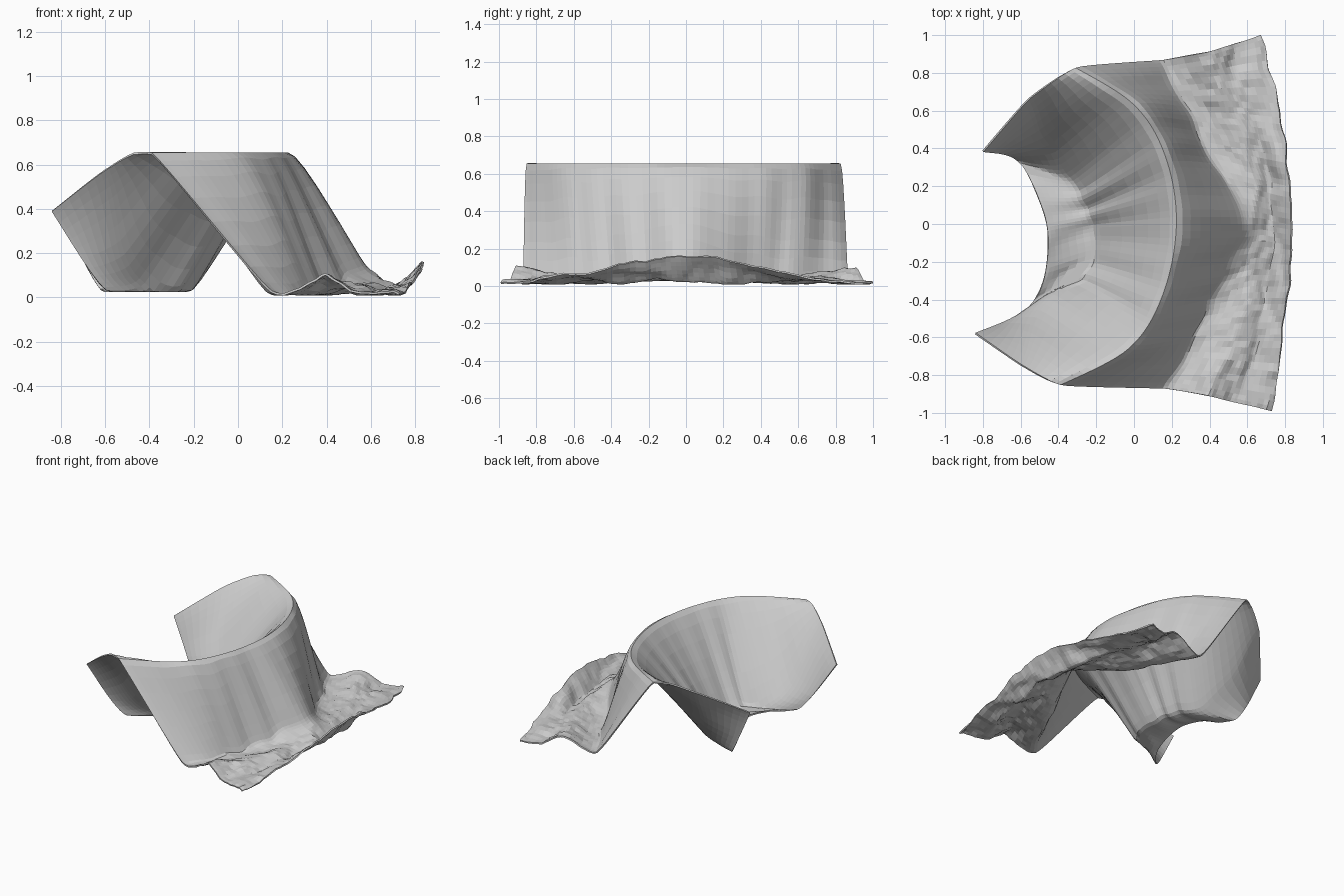
import bpy, bmesh, math
from mathutils import Vector, noise

if "Cube" in bpy.data.objects:
    bpy.data.objects.remove(bpy.data.objects["Cube"])

# Guide lines across the cloth, each running from the front border to the back border
outer_edge = [(.73, -.99, .015), (.78, -.62, .06), (.82, -.3, .12), (.835, -.03, .155),
              (.82, .26, .13), (.77, .6, .06), (.67, 1.0, .015)]
floor_line = [(.39, -.91, .095), (.52, -.62, .06), (.62, -.3, .05), (.67, 0, .06),
              (.62, .3, .05), (.5, .62, .055), (.38, .91, .095)]
outer_foot = [(.15, -.87, .025), (.28, -.62, .03), (.42, -.34, .05), (.56, 0, .14),
              (.40, .35, .05), (.26, .62, .03), (.13, .865, .025)]
ridge = [(-.39, -.85, .65), (-.03, -.66, .65), (.15, -.38, .65), (.225, 0, .65),
         (.165, .36, .65), (.0, .63, .65), (-.31, .825, .65)]
inner_foot = [(-.6, -.745, .575), (-.43, -.4, .08), (-.22, -.25, .035), (-.2, -.02, .06),
              (-.26, .13, .07), (-.4, .32, .1), (-.56, .66, .575)]
inner_edge = [(-.84, -.58, .39), (-.61, -.48, .045), (-.49, -.33, .05), (-.455, -.08, .09),
              (-.5, .12, .08), (-.62, .34, .035), (-.8, .385, .39)]


def spline(points, t, tension):
    """Point on a cardinal spline, t from 0 to len - 1."""
    i = min(int(t), len(points) - 2)
    f = t - i
    p = [Vector(points[max(0, min(len(points) - 1, i + k))]) for k in (-1, 0, 1, 2)]
    m0, m1 = (p[2] - p[0]) * tension, (p[3] - p[1]) * tension
    return (p[1] * (2*f**3 - 3*f**2 + 1) + m0 * (f**3 - 2*f**2 + f)
            + p[2] * (3*f**2 - 2*f**3) + m1 * (f**3 - f**2))


# Dip just behind the turned-up outer border
dip = []
for a, b in zip(outer_edge, floor_line):
    p = Vector(a).lerp(Vector(b), .55)
    dip.append((p.x, p.y, .025))

lines = [outer_edge, dip, floor_line, outer_foot, ridge, inner_foot, inner_edge]
STEPS, ROWS = 8, 60
COLS = STEPS * (len(lines) - 1)


def cloth_point(c, r):
    u, v = c / STEPS, 6 * r / ROWS
    across = [spline(line, v, .5) for line in lines]
    p = spline(across, u, .22)
    # Crumples on the floor part
    flat = max(0, min(1, 3.3 - u))
    crumple = noise.noise(Vector((p.x * 9, p.y * 5, 3)))
    fine = noise.noise(Vector((p.x * 22, p.y * 16, 7)))
    p.z += flat * (.026 * crumple + .014 * fine)
    p.x += flat * .018 * noise.noise(Vector((p.x * 6, p.y * 8, 9)))
    # Hanging folds on both slopes, fading at the ridge
    sag = 0
    if 2.4 < u < 4:
        sag = math.sin((u - 2.4) / 1.6 * math.pi) * .045
    elif u > 4:
        sag = math.sin(min(1, (u - 4) / 2) * math.pi) * .035
    side = max(0, min(1, v * 1.5, (6 - v) * 1.5))
    p.x += side * sag * noise.noise(Vector((v * 2.3, u * .5, 1)))
    p.z += side * sag * noise.noise(Vector((v * 2.3, u * .5, 5))) * .7
    p.z = max(.014 if u < 4 else .03, min(.652, p.z))
    return p


# Draped cloth sheet
bm = bmesh.new()
grid = [[bm.verts.new(cloth_point(c, r)) for r in range(ROWS + 1)] for c in range(COLS + 1)]
for c in range(COLS):
    for r in range(ROWS):
        bm.faces.new((grid[c][r], grid[c][r + 1], grid[c + 1][r + 1], grid[c + 1][r]))
bmesh.ops.recalc_face_normals(bm, faces=bm.faces)
mesh = bpy.data.meshes.new("draped_cloth")
bm.to_mesh(mesh)
bm.free()
cloth = bpy.data.objects.new("draped_cloth", mesh)
bpy.context.collection.objects.link(cloth)

# Fabric thickness
thick = cloth.modifiers.new("thickness", 'SOLIDIFY')
thick.thickness = .01
thick.offset = 0
